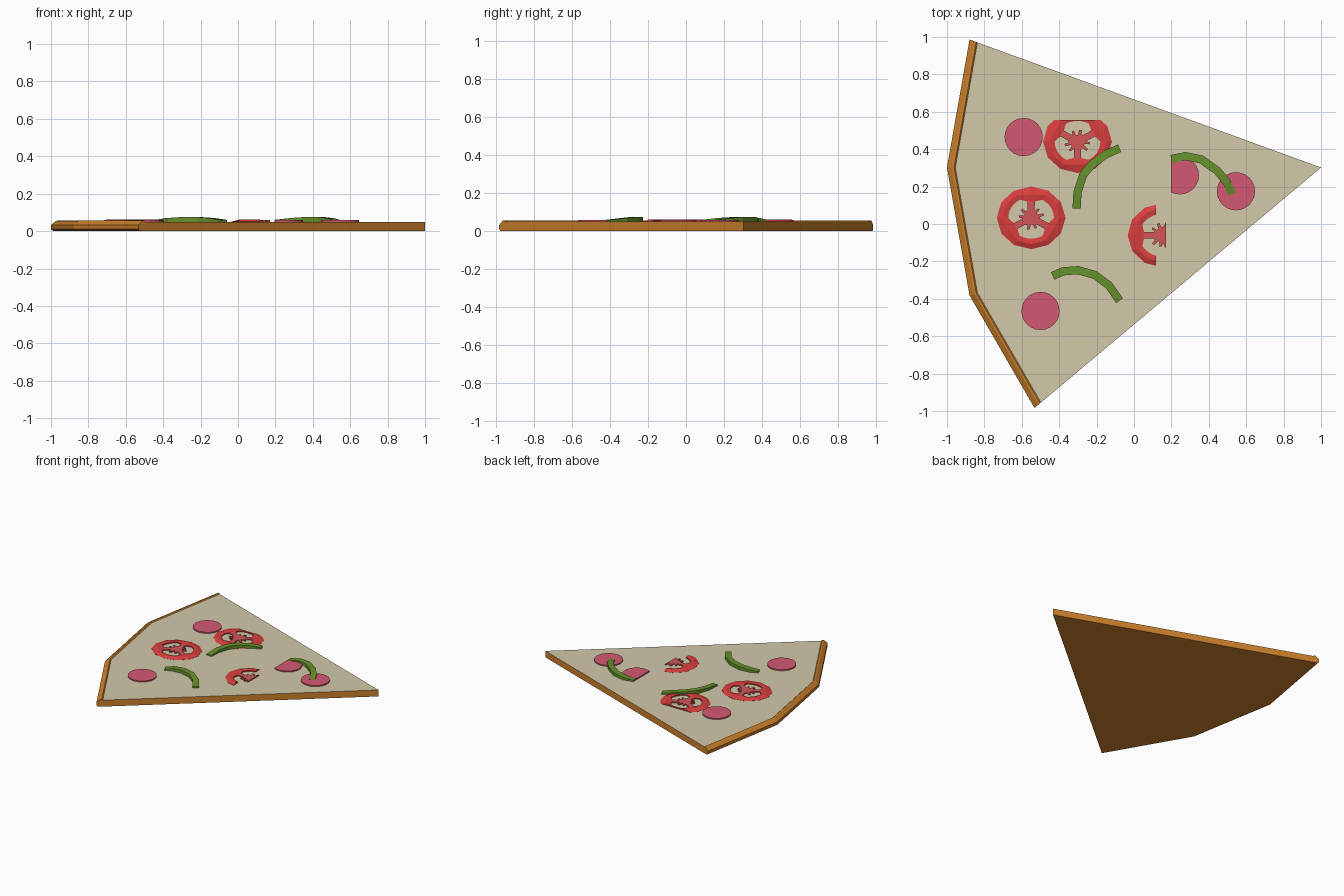
import bpy, bmesh, math
from mathutils import Vector

if "Cube" in bpy.data.objects:
    bpy.data.objects.remove(bpy.data.objects["Cube"])


def mat(name, r, g, b):
    m = bpy.data.materials.new(name)
    m.diffuse_color = [(c / 255 / 12.92 if c < 11 else ((c / 255 + .055) / 1.055) ** 2.4)
                       for c in (r, g, b)] + [1]
    m.use_nodes = True
    m.node_tree.nodes["Principled BSDF"].inputs["Base Color"].default_value = m.diffuse_color
    return m


CRUST = mat("crust brown", 206, 130, 44)
CHEESE = mat("cheese cream", 210, 201, 170)
SALAMI = mat("salami pink", 212, 88, 114)
SKIN = mat("tomato red", 218, 62, 62)
FLESH = mat("tomato flesh", 212, 86, 86)
GREEN = mat("pepper green", 103, 146, 44)


def finish(name, bm, *mats, cut=None):
    if cut:  # trim away the part sunk into the cheese
        co, no = cut
        bmesh.ops.bisect_plane(bm, geom=bm.verts[:] + bm.edges[:] + bm.faces[:],
                               plane_co=co, plane_no=no, clear_outer=True)
        edges = [e for e in bm.edges if e.is_boundary]
        bmesh.ops.holes_fill(bm, edges=edges, sides=0)
    bmesh.ops.recalc_face_normals(bm, faces=bm.faces)
    me = bpy.data.meshes.new(name)
    bm.to_mesh(me)
    bm.free()
    for m in mats:
        me.materials.append(m)
    ob = bpy.data.objects.new(name, me)
    bpy.context.collection.objects.link(ob)
    return ob


def loft(bm, rings, closed):
    """Skin between closed cross sections."""
    n = len(rings[0])
    vs = [[bm.verts.new(p) for p in r] for r in rings]
    for i in range(len(vs) if closed else len(vs) - 1):
        a, b = vs[i], vs[(i + 1) % len(vs)]
        for k in range(n):
            bm.faces.new((a[k], a[(k + 1) % n], b[(k + 1) % n], b[k]))
    if not closed:
        bm.faces.new(vs[0])
        bm.faces.new(vs[-1])


# slice: wedge of dough, cheese on top, faceted crust rim round the tip
TIP = Vector((1, .302, 0))
ANGLES = [math.radians(a) for a in (160, 180, 200, 220)]


def polar(r, a, z):
    return TIP + Vector((r * math.cos(a), r * math.sin(a), z))


bm = bmesh.new()
low = [bm.verts.new(TIP)] + [bm.verts.new(polar(1.955, a, 0)) for a in ANGLES]
top = [bm.verts.new(TIP + Vector((0, 0, .05)))] + [bm.verts.new(polar(1.955, a, .05)) for a in ANGLES]
bm.faces.new(low)
bm.faces.new(top).material_index = 1
for i in (0, 4):
    j = (i + 1) % 5
    bm.faces.new((low[i], low[j], top[j], top[i]))
for i in range(1, 4):
    bm.faces.new((low[i], low[i + 1], top[i + 1], top[i]))
finish("dough_and_cheese", bm, CRUST, CHEESE)

RIM = [(1.955, 0), (1.985, 0), (2, .01), (2, .033), (1.973, .055), (1.962, .056), (1.955, .05)]
bm = bmesh.new()
loft(bm, [[polar(r, a, z) for r, z in RIM] for a in ANGLES], False)
finish("crust_rim", bm, CRUST)

# salami discs
for i, (x, y) in enumerate([(-.59, .465), (-.5, -.465), (.545, .175), (.245, .26)]):
    bm = bmesh.new()
    bmesh.ops.create_cone(bm, cap_ends=True, segments=24, radius1=.102, radius2=.102, depth=.014)
    bmesh.ops.translate(bm, verts=bm.verts, vec=(x, y, .052))
    finish(f"salami_{i + 1}", bm, SALAMI, cut=((.197, 0, 0), (-1, 0, 0)) if i == 3 else None)


# tomato slices: outer skin ring with three openings, spoked flesh in the middle
def tomato(name, cx, cy, spoke, sy=1.0, ring_cut=None, flesh_cut=None):
    def at(r, a, z):
        return Vector((cx + r * math.cos(a), cy + r * math.sin(a) * sy, z))

    n = 36
    bm = bmesh.new()
    rings = []
    for i in range(n):
        a = math.radians(spoke) + math.tau * i / n
        w = math.cos(3 * (a - math.radians(spoke)))
        inner = .122 - .03 * max(0, w)
        # outer edge stays a twelve-sided outline
        local = (a - math.radians(spoke)) % (math.tau / 12) - math.tau / 24
        outer = .184 * math.cos(math.tau / 24) / math.cos(local)
        rings.append([at(outer, a, .046), at(outer, a, .051), at((inner + outer) / 2, a, .062),
                      at(inner, a, .058), at(inner, a, .046)])
    loft(bm, rings, True)
    finish(name + "_skin", bm, SKIN, cut=ring_cut)

    bm = bmesh.new()
    base, lid = [], []
    # per 120 degree sector: wide spoke, notch, seed nub, notch, nub, notch
    shape = [(-11, .103), (11, .103), (22, .05), (36, .047), (41, .072), (53, .07),
             (58, .038), (72, .042), (77, .068), (87, .066), (95, .045)]
    for s in range(3):
        for d, r in shape:
            a = math.radians(spoke + 120 * s + d)
            base.append(bm.verts.new(at(r, a, .046)))
            lid.append(bm.verts.new(at(r, a, .0585)))
    m = len(lid)
    bc, lc = bm.verts.new(at(0, 0, .046)), bm.verts.new(at(0, 0, .0585))
    for i in range(m):
        j = (i + 1) % m
        bm.faces.new((base[i], base[j], lid[j], lid[i]))
        bm.faces.new((lid[i], lid[j], lc))
        bm.faces.new((base[j], base[i], bc))
    finish(name + "_flesh", bm, FLESH, cut=flesh_cut)


tomato("tomato_whole", -.55, .033, 90, .91)
tomato("tomato_sunk_back", -.302, .44, 270, .91,
       ((0, .557, 0), (0, 1, 0)), ((0, .54, 0), (0, 1, 0)))
tomato("tomato_half", .15, -.06, 180, .93,
       ((.118, 0, 0), (1, 0, 0)), ((.172, 0, 0), (1, 0, 0)))

# green pepper strips: arched bands, highest in the middle
STRIPS = [
    [(-.435, -.278), (-.38, -.253), (-.30, -.247), (-.21, -.272), (-.135, -.327), (-.077, -.41)],
    [(.2, .347), (.275, .363), (.36, .345), (.445, .285), (.495, .225), (.525, .16)],
    [(-.307, .083), (-.302, .17), (-.272, .262), (-.222, .322), (-.15, .373), (-.077, .405)],
]
for i, pts in enumerate(STRIPS):
    P = [Vector((x, y, 0)) for x, y in pts]
    bm = bmesh.new()
    secs = []
    for k, p in enumerate(P):
        t = (P[min(k + 1, 5)] - P[max(k - 1, 0)]).normalized()
        side = Vector((-t.y, t.x, 0)) * .022
        h = .06 + .016 * math.sin(math.pi * k / 5)
        secs.append([p + side + Vector((0, 0, .046)), p + side + Vector((0, 0, h)),
                     p - side + Vector((0, 0, h)), p - side + Vector((0, 0, .046))])
    loft(bm, secs, False)
    finish(f"pepper_strip_{i + 1}", bm, GREEN)
